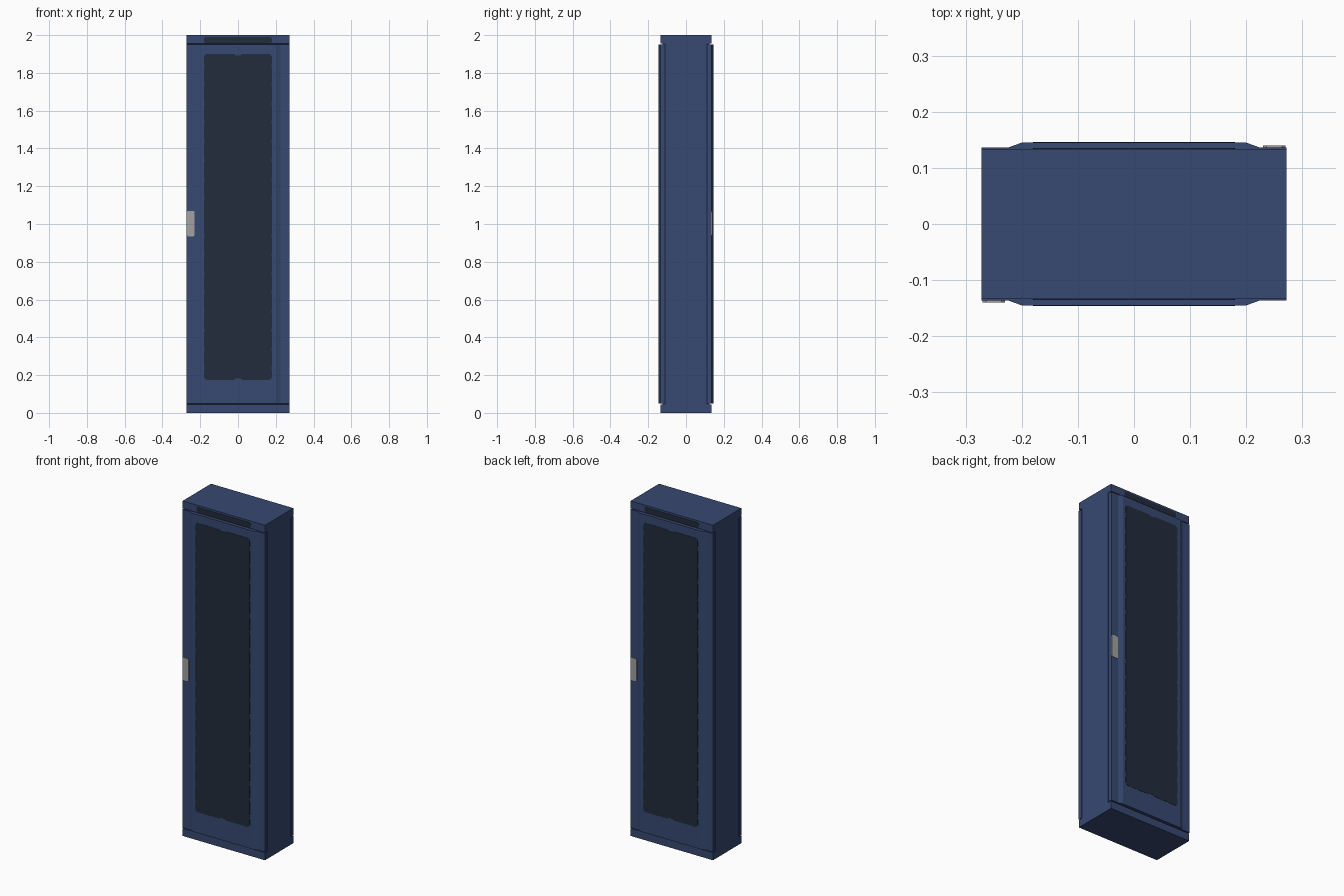
import bpy, bmesh, math
from mathutils import Matrix

if "Cube" in bpy.data.objects:
    bpy.data.objects.remove(bpy.data.objects["Cube"])


def mat(name, col):
    m = bpy.data.materials.new(name)
    m.diffuse_color = (*col, 1)
    m.use_nodes = True
    m.node_tree.nodes["Principled BSDF"].inputs["Base Color"].default_value = m.diffuse_color
    return m


BLUE = mat("navy_blue_metal", (0.038, 0.065, 0.165))
DARK = mat("dark_mesh", (0.016, 0.025, 0.045))
GREY = mat("handle_grey", (0.36, 0.36, 0.36))
SEAM = mat("seam_shadow_blue", (0.012, 0.016, 0.04))

W, D, H = 0.272, 0.134, 2.0      # half width, half depth, height


def prism(name, pts, offset, material, turn=0):
    """Extrude a closed 3D outline along an offset, then turn it about z."""
    bm = bmesh.new()
    f = bm.faces.new([bm.verts.new(p) for p in pts])
    ext = bmesh.ops.extrude_face_region(bm, geom=[f])
    bmesh.ops.translate(bm, vec=offset,
                        verts=[v for v in ext["geom"] if isinstance(v, bmesh.types.BMVert)])
    bmesh.ops.recalc_face_normals(bm, faces=bm.faces)
    bm.transform(Matrix.Rotation(turn, 4, 'Z'))
    me = bpy.data.meshes.new(name)
    bm.to_mesh(me)
    bm.free()
    me.materials.append(material)
    ob = bpy.data.objects.new(name, me)
    bpy.context.collection.objects.link(ob)
    return ob


def box(name, x, y, z, material, turn=0):
    pts = [(x[0], y[0], z[0]), (x[1], y[0], z[0]), (x[1], y[1], z[0]), (x[0], y[1], z[0])]
    return prism(name, pts, (0, 0, z[1] - z[0]), material, turn)


def grille_outline(hw, z0, z1, r, y, nick=0.0):
    """Rounded rectangle with a shallow notch mid top/bottom and nicked sides."""
    quarter = [(hw, 0.0)]
    half = (z1 - z0) / 2
    if nick:
        for i in range(1, 9):
            z = i * 0.1
            quarter += [(hw, z - 0.014), (hw - nick, z), (hw, z + 0.014)]
    for i in range(5):
        a = i * math.pi / 8
        quarter.append((hw - r + r * math.cos(a), half - r + r * math.sin(a)))
    if nick:
        quarter += [(0.022, half), (0.012, half - 0.007)]
    # mirror the quarter into the other three corners
    top = quarter + [(-x, z) for x, z in reversed(quarter)]
    loop = top + [(-x, -z) for x, z in top]
    out = []
    for x, z in loop:
        p = (x, y, (z0 + z1) / 2 + z)
        if not out or math.dist(out[-1], p) > 1e-6:
            out.append(p)
    if math.dist(out[0], out[-1]) < 1e-6:
        out.pop()
    return out


# cabinet: core with full-depth base and top
box("cabinet_core", (-W, W), (-0.108, 0.108), (0.044, 1.956), BLUE)
box("cabinet_base", (-W, W), (-D, D), (0, 0.045), BLUE)
box("cabinet_top", (-W, W), (-D, D), (1.955, H), BLUE)

# front and back are identical, turned half a circle
for side, turn in (("front", 0), ("back", math.pi)):
    # dark backing showing in the seams round the door
    box(side + "_door_seam", (-W + 0.004, W - 0.004), (-0.125, -0.1), (0.045, 1.955), SEAM, turn)
    # door with raised, chamfered middle
    right = [(W, -0.114), (W, -0.136), (0.225, -0.136), (0.2, -0.145)]
    profile = right + [(-x, y) for x, y in reversed(right)]
    prism(side + "_door", [(x, y, 0.05) for x, y in profile], (0, 0, 1.9), BLUE, turn)
    # perforated door panel
    prism(side + "_door_grille", grille_outline(0.18, 0.175, 1.9, 0.018, -0.1465, 0.004),
          (0, 0.004, 0), DARK, turn)
    # vent strip above the door
    prism(side + "_top_vent", grille_outline(0.18, 1.958, 1.99, 0.012, -0.1355),
          (0, 0.004, 0), DARK, turn)
    # door handle plate
    r = 0.006
    hx0, hx1, hz0, hz1 = -0.27, -0.23, 0.935, 1.07
    handle = [(hx0 + r, hz0), (hx1 - r, hz0), (hx1, hz0 + r), (hx1, hz1 - r),
              (hx1 - r, hz1), (hx0 + r, hz1), (hx0, hz1 - r), (hx0, hz0 + r)]
    prism(side + "_handle", [(x, -0.14, z) for x, z in handle], (0, 0.006, 0), GREY, turn)
